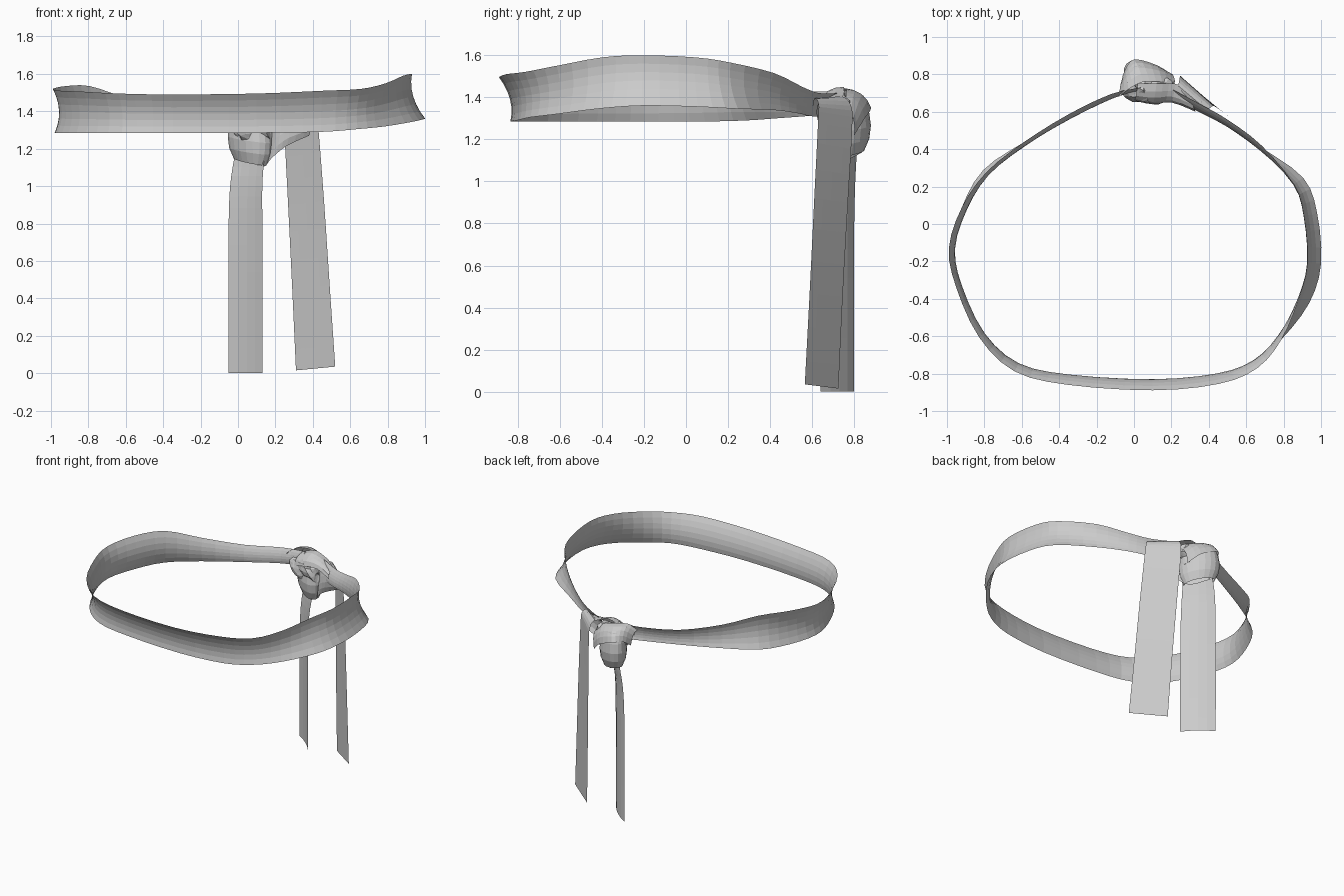
import bpy, bmesh, math, random
from mathutils import Vector

random.seed(4)


def spline(p, i, t, closed=False):
    """Catmull-Rom point between p[i] and p[i+1]."""
    n = len(p)
    g = lambda k: p[k % n] if closed else p[max(0, min(n - 1, k))]
    a, b, c, d = g(i - 1), g(i), g(i + 1), g(i + 2)
    return 0.5 * (2 * b + (c - a) * t + (2 * a - 5 * b + 4 * c - d) * t * t
                  + (3 * b - a - 3 * c + d) * t ** 3)


def ribbon(name, rows, sub=3, across=4, closed=False):
    """Cloth strip: rows of three points (edge, middle, edge), smoothed both ways."""
    rows = [[Vector(p) for p in r] for r in rows]
    n = len(rows)
    lanes = [[r[k] for r in rows] for k in range(3)]
    steps = [(i, j / sub) for i in range(n if closed else n - 1) for j in range(sub)]
    if not closed:
        steps.append((n - 2, 1.0))
    bm = bmesh.new()
    grid = []
    for i, t in steps:
        a, m, b = [spline(l, i, t, closed) for l in lanes]
        line = []
        for k in range(across + 1):
            s = 2 * k / across - 1
            # parabola through edge, middle, edge
            line.append(bm.verts.new(a * s * (s - 1) / 2 + m * (1 - s * s) + b * s * (s + 1) / 2))
        grid.append(line)
    for i in range(len(grid) if closed else len(grid) - 1):
        p, q = grid[i], grid[(i + 1) % len(grid)]
        for k in range(across):
            bm.faces.new((p[k], p[k + 1], q[k + 1], q[k]))
    return finish(name, bm)


def finish(name, bm):
    me = bpy.data.meshes.new(name)
    bm.to_mesh(me)
    bm.free()
    ob = bpy.data.objects.new(name, me)
    bpy.context.collection.objects.link(ob)
    return ob


def strip(edges, bow=(0, 0, 0)):
    """Rows from pairs of edge points, the middle pushed by bow."""
    return [(a, (Vector(a) + Vector(b)) / 2 + Vector(bow), b) for a, b in edges]


# Head band: x, y, top z, bottom z, outward lean of the top edge
band = [(0.04, 0.73, 1.43, 1.32, 0), (-0.12, 0.685, 1.43, 1.32, 0.01),
        (-0.35, 0.575, 1.43, 1.31, 0.01), (-0.6, 0.43, 1.475, 1.30, 0.0),
        (-0.8, 0.28, 1.535, 1.29, -0.01), (-0.92, 0.09, 1.535, 1.285, 0),
        (-0.985, -0.13, 1.52, 1.285, 0.005), (-0.945, -0.34, 1.51, 1.285, 0.005),
        (-0.82, -0.6, 1.505, 1.285, 0.01), (-0.63, -0.77, 1.495, 1.285, 0.02),
        (-0.35, -0.835, 1.49, 1.285, 0.025), (0.1, -0.862, 1.495, 1.285, 0.027),
        (0.45, -0.83, 1.51, 1.29, 0.025), (0.65, -0.755, 1.52, 1.305, 0.018),
        (0.79, -0.615, 1.55, 1.32, 0), (0.91, -0.41, 1.59, 1.345, -0.03),
        (0.965, -0.21, 1.6, 1.36, -0.035), (0.945, 0.05, 1.59, 1.355, -0.035),
        (0.88, 0.23, 1.565, 1.345, -0.03), (0.68, 0.415, 1.515, 1.34, 0.005),
        (0.5, 0.54, 1.45, 1.325, 0.015), (0.36, 0.615, 1.42, 1.31, 0.02),
        (0.2, 0.7, 1.42, 1.31, 0.02)]
rows = []
for i, (x, y, zt, zb, lean) in enumerate(band):
    p, q = band[max(i - 1, 0)], band[min(i + 1, len(band) - 1)]
    out = Vector((q[1] - p[1], p[0] - q[0], 0)).normalized()
    c = Vector((x, y, 0))
    rows.append((c + out * lean + Vector((0, 0, zt)),
                 c - out * 0.12 * (zt - zb) + Vector((0, 0, (zt + zb) / 2)),
                 c - out * lean + Vector((0, 0, zb))))
ribbon("head_band", rows, sub=3, across=6)

# Two hanging tails
ribbon("left_tail", strip([
    ((-0.05, 0.80, 0.0), (0.13, 0.64, 0.0)), ((-0.052, 0.80, 0.4), (0.13, 0.64, 0.4)),
    ((-0.05, 0.80, 0.8), (0.13, 0.645, 0.8)), ((-0.042, 0.805, 1.0), (0.13, 0.655, 1.0)),
    ((-0.02, 0.81, 1.15), (0.14, 0.68, 1.15)), ((0.01, 0.79, 1.28), (0.15, 0.69, 1.28)),
    ((0.04, 0.74, 1.4), (0.14, 0.68, 1.4))], (0.008, 0.01, 0)))
ribbon("right_tail", strip([
    ((0.31, 0.725, 0.015), (0.52, 0.565, 0.035)), ((0.29, 0.745, 0.45), (0.49, 0.588, 0.47)),
    ((0.268, 0.77, 0.9), (0.46, 0.61, 0.92)), ((0.25, 0.79, 1.25), (0.432, 0.628, 1.28)),
    ((0.245, 0.785, 1.36), (0.42, 0.63, 1.37)), ((0.235, 0.74, 1.405), (0.39, 0.61, 1.395)),
    ((0.2, 0.68, 1.38), (0.35, 0.6, 1.34))]))

# Loop of cloth wrapped round the left tail
t, n = Vector((0.75, -0.66, 0)), Vector((0.66, 0.75, 0))
wrap = []
for k in range(10):
    a = 2 * math.pi * k / 10
    c, s = math.cos(a), math.sin(a)
    mid = Vector((0.065, 0.765, 1.25 - 0.02 * c))
    wrap.append((mid + t * 0.10 * c + n * 0.06 * s + Vector((0, 0, 0.14)),
                 mid + t * 0.14 * c + n * 0.09 * s,
                 mid + t * 0.105 * c + n * 0.06 * s - Vector((0, 0, 0.12))))
ribbon("knot_wrap", wrap, sub=2, closed=True)

# Strap crossing from under the wrap up to the right tail
ribbon("knot_strap", strip([
    ((0.03, 0.86, 1.35), (0.03, 0.84, 1.14)), ((0.15, 0.78, 1.34), (0.13, 0.75, 1.1)),
    ((0.2, 0.69, 1.36), (0.18, 0.68, 1.15)), ((0.28, 0.65, 1.39), (0.26, 0.65, 1.215)),
    ((0.39, 0.64, 1.39), (0.38, 0.64, 1.27))], (0.01, -0.02, 0)))

# Folds over the top of the knot
ribbon("knot_fold_left", strip([
    ((-0.08, 0.68, 1.40), (-0.07, 0.75, 1.30)), ((-0.03, 0.72, 1.44), (-0.05, 0.82, 1.35)),
    ((0.05, 0.76, 1.44), (0.0, 0.88, 1.35)), ((0.15, 0.76, 1.41), (0.12, 0.85, 1.30)),
    ((0.22, 0.76, 1.34), (0.2, 0.80, 1.22))], (0, 0.015, 0.02)))
ribbon("knot_fold_right", strip([
    ((0.0, 0.66, 1.34), (0.02, 0.75, 1.42)), ((0.1, 0.64, 1.37), (0.12, 0.75, 1.45)),
    ((0.2, 0.65, 1.37), (0.22, 0.75, 1.41)), ((0.33, 0.60, 1.35), (0.3, 0.71, 1.38))],
    (0, -0.02, 0.02)))

# Crumpled core of the knot
bm = bmesh.new()
bmesh.ops.create_icosphere(bm, subdivisions=3, radius=1)
for v in bm.verts:
    r = 1 + 0.14 * math.sin(7 * v.co.x + 4 * v.co.z) + random.uniform(-0.08, 0.08)
    v.co = Vector((0.08 + v.co.x * 0.13 * r, 0.73 + v.co.y * 0.085 * r, 1.325 + v.co.z * 0.10 * r))
finish("knot_core", bm)
